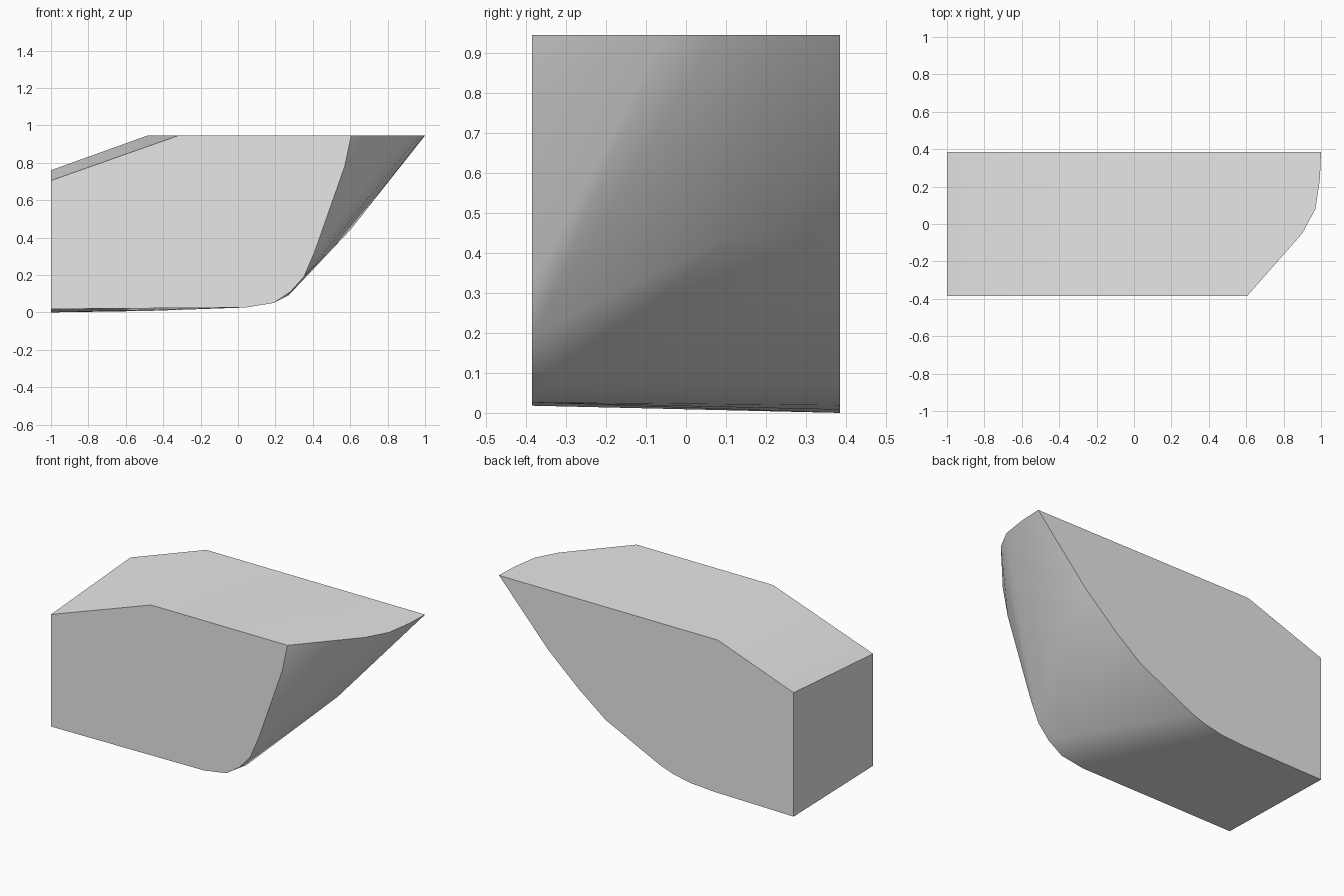
import bpy
import bmesh
import math

cube = bpy.data.objects.get("Cube")
if cube:
    bpy.data.objects.remove(cube, do_unlink=True)

HALF = 0.385
TOP = 0.945

# Profiles of the two flat sides, as (x, z)
front_profile = [(-1, 0.018), (0.04, 0.026), (0.19, 0.05), (0.28, 0.11), (0.352, 0.19),
                 (0.41, 0.325), (0.57, 0.78), (0.605, TOP), (-0.32, TOP), (-1, 0.705)]
back_profile = [(-1, 0), (-0.468, 0.008), (-0.297, 0.019), (-0.181, 0.043), (-0.092, 0.074),
                (0.276, 0.252), (0.454, 0.389), (0.666, 0.578), (1, TOP), (-0.485, TOP), (-1, 0.76)]
# Curved rim of the deck, as (x, y), and the ridge running down the bow
rim = [(0.9, -0.05), (0.97, 0.08), (0.994, 0.24)]
ridge = [(0.27, -0.3, 0.09), (0.6, 0.11, 0.44)]

points = [(x, -HALF, z) for x, z in front_profile]
points += [(x, HALF, z) for x, z in back_profile]
points += [(x, y, TOP) for x, y in rim] + ridge

# Solid block wrapped around the profiles
bm = bmesh.new()
for p in points:
    bm.verts.new(p)
hull = bmesh.ops.convex_hull(bm, input=bm.verts[:])
unused = {g for g in hull["geom_interior"] + hull["geom_unused"]
          if isinstance(g, bmesh.types.BMVert)}
bmesh.ops.delete(bm, geom=list(unused), context="VERTS")
bmesh.ops.dissolve_limit(bm, angle_limit=math.radians(0.6),
                         verts=bm.verts[:], edges=bm.edges[:])
bmesh.ops.recalc_face_normals(bm, faces=bm.faces[:])

mesh = bpy.data.meshes.new("curved_block")
bm.to_mesh(mesh)
bm.free()
block = bpy.data.objects.new("curved_block", mesh)
bpy.context.collection.objects.link(block)

# Plain grey material
grey = bpy.data.materials.new("light_grey")
grey.use_nodes = True
grey.diffuse_color = (0.8, 0.8, 0.8, 1)
for node in grey.node_tree.nodes:
    if node.type == "BSDF_PRINCIPLED":
        node.inputs["Base Color"].default_value = (0.8, 0.8, 0.8, 1)
mesh.materials.append(grey)

# Smooth bow with crisp outer edges
bpy.ops.object.select_all(action="DESELECT")
block.select_set(True)
bpy.context.view_layer.objects.active = block
bpy.ops.object.shade_smooth_by_angle(angle=math.radians(30))
